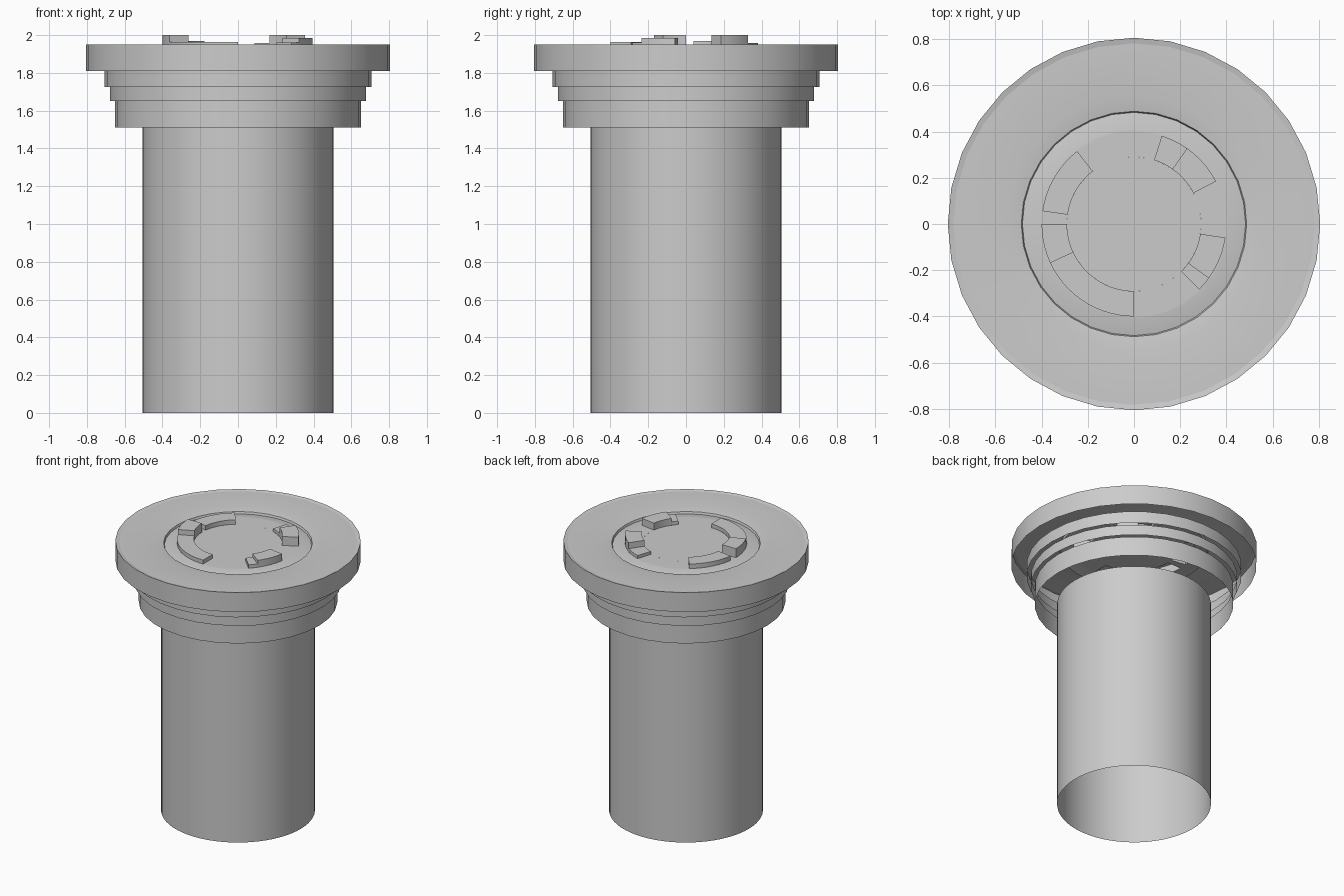
import bpy, bmesh
from math import sin, cos, radians, ceil, tau

if "Cube" in bpy.data.objects:
    bpy.data.objects.remove(bpy.data.objects["Cube"])


def finish(bm, name):
    bmesh.ops.remove_doubles(bm, verts=bm.verts, dist=0.0002)
    bmesh.ops.recalc_face_normals(bm, faces=bm.faces)
    mesh = bpy.data.meshes.new(name)
    bm.to_mesh(mesh)
    bm.free()
    ob = bpy.data.objects.new(name, mesh)
    bpy.context.collection.objects.link(ob)
    bpy.ops.object.select_all(action='DESELECT')
    bpy.context.view_layer.objects.active = ob
    ob.select_set(True)
    bpy.ops.object.shade_smooth_by_angle(angle=radians(20))
    return ob


def lathe(name, profile, n):
    """Open shell turned from (radius, height) points."""
    bm = bmesh.new()
    rings = [[bm.verts.new((r * cos(tau * i / n), r * sin(tau * i / n), z))
              for i in range(n)] for r, z in profile]
    for a, b in zip(rings, rings[1:]):
        for i in range(n):
            j = (i + 1) % n
            bm.faces.new((a[i], a[j], b[j], b[i]))
    return finish(bm, name)


# Hollow column and the loose stepped bands under the flange
lathe("column", [(0.505, 0), (0.505, 1.51)], 64)
for name, r, z0, z1 in (("lower_band", 0.652, 1.51, 1.65),
                        ("middle_band", 0.678, 1.65, 1.725),
                        ("upper_band", 0.706, 1.725, 1.81)):
    lathe(name, [(r, z0), (r, z1)], 32)

# Flange with a thin rim and shallow circular groove
FLOOR = 1.935
lathe("flange", [(0.806, 1.81), (0.806, 1.95), (0.782, 1.945)], 32)
lathe("top_plate", [(0.782, 1.945), (0.55, 1.945), (0.488, 1.935),
                    (0.483, 1.92), (0.41, FLOOR), (0.40, FLOOR)], 32)

# Central floor disc
R0, R1 = 0.29, 0.40
bm = bmesh.new()
bmesh.ops.create_circle(bm, cap_ends=True, radius=R0, segments=64)
bmesh.ops.translate(bm, verts=bm.verts, vec=(0, 0, FLOOR))
finish(bm, "centre_floor")


def sector(name, a0, a1, top):
    """Arc block, open underneath; flat when it is at floor height."""
    bm = bmesh.new()
    steps = ceil((a1 - a0) / 5)
    loops = []
    for i in range(steps + 1):
        a = radians(a0 + (a1 - a0) * i / steps)
        pts = ((R0, FLOOR), (R0, top), (R1, top), (R1, FLOOR))
        loops.append([bm.verts.new((r * cos(a), r * sin(a), z)) for r, z in pts])
    raised = top > FLOOR
    for p, q in zip(loops, loops[1:]):
        for k in ((0, 1, 2) if raised else (1,)):
            bm.faces.new((p[k], p[k + 1], q[k + 1], q[k]))
    if raised:
        bm.faces.new(loops[0])
        bm.faces.new(loops[-1])
    else:
        loose = [v for v in bm.verts if not v.link_faces]
        bmesh.ops.delete(bm, geom=loose, context='VERTS')
    finish(bm, name)


# Broken ring of arc blocks: start angle, end angle, top height
blocks = [(-45, -36, 1.96), (-36, -8.5, 1.985), (27.5, 55, 2.0),
          (55, 72.5, 1.957), (128, 172, 1.968), (180, 205, 2.0),
          (205, 270, 1.963)]
for i, (a0, a1, top) in enumerate(blocks):
    sector(f"arc_block_{i + 1}", a0, a1, top)
    nxt = blocks[(i + 1) % len(blocks)][0] + (360 if i == len(blocks) - 1 else 0)
    if nxt > a1:
        sector(f"floor_gap_{i + 1}", a1, nxt, FLOOR)
